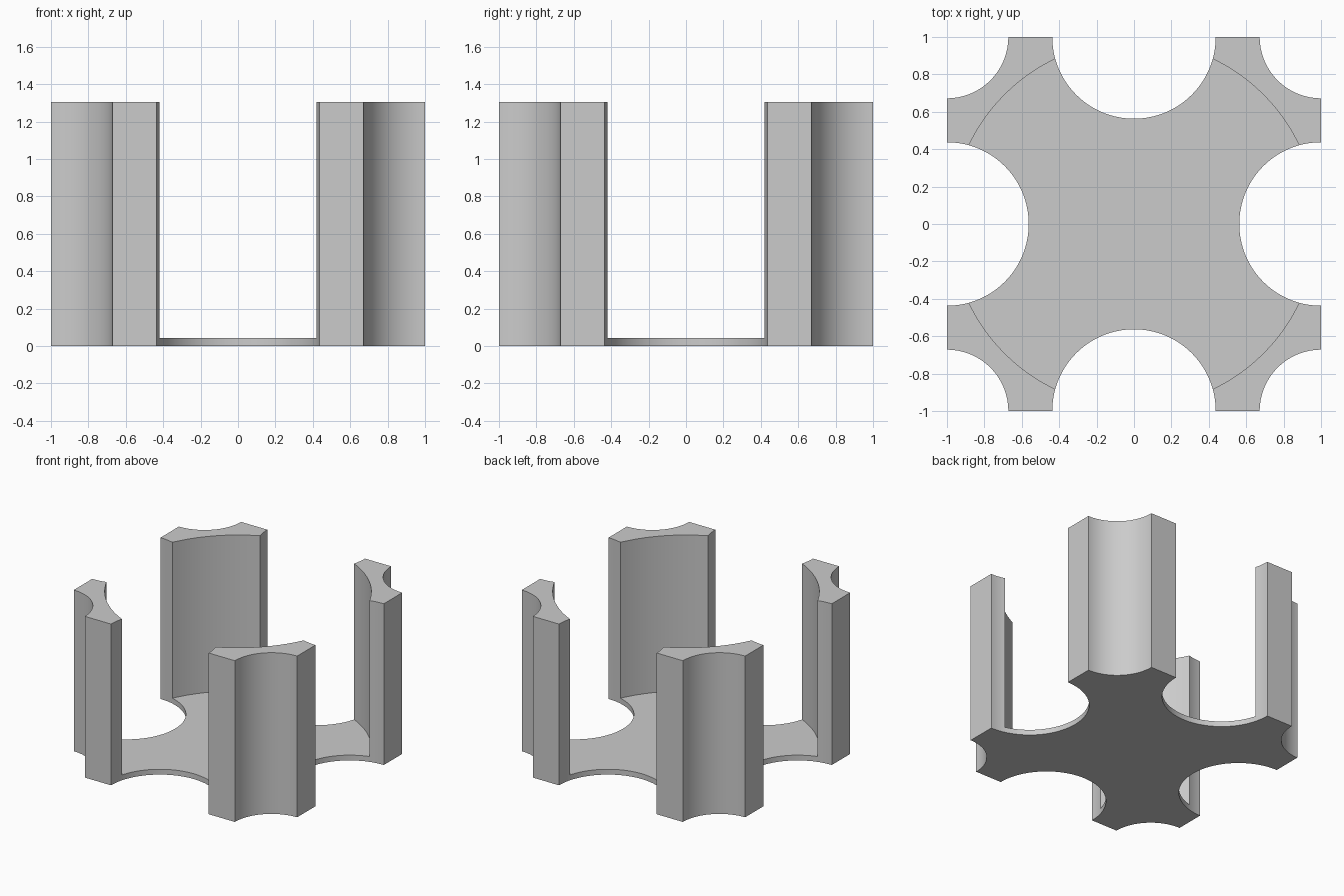
import bpy, bmesh
from math import cos, sin, pi, radians
from mathutils import Vector, Matrix

cube = bpy.data.objects.get("Cube")
if cube:
    bpy.data.objects.remove(cube, do_unlink=True)

HEIGHT = 1.305
FLOOR = 0.043
SIDE_R = 0.437     # scallop on each side
CORNER_R = 0.328   # scallop on each corner
BORE_R = 0.978     # round pocket between the posts

grey = bpy.data.materials.new("plain grey")
grey.use_nodes = True
grey.diffuse_color = (0.6, 0.6, 0.6, 1)
grey.node_tree.nodes["Principled BSDF"].inputs["Base Color"].default_value = (0.6, 0.6, 0.6, 1)


def arc(cx, cy, r, start, end, steps):
    angles = [radians(start + (end - start) * i / steps) for i in range(steps + 1)]
    return [Vector((cx + r * cos(a), cy + r * sin(a), 0)) for a in angles]


def extrude_outline(name, points, bottom, top):
    bm = bmesh.new()
    face = bm.faces.new([bm.verts.new((p.x, p.y, bottom)) for p in points])
    result = bmesh.ops.extrude_face_region(bm, geom=[face])
    raised = [g for g in result["geom"] if isinstance(g, bmesh.types.BMVert)]
    bmesh.ops.translate(bm, verts=raised, vec=(0, 0, top - bottom))
    bmesh.ops.recalc_face_normals(bm, faces=bm.faces[:])
    mesh = bpy.data.meshes.new(name)
    bm.to_mesh(mesh)
    bm.free()
    mesh.materials.append(grey)
    obj = bpy.data.objects.new(name, mesh)
    bpy.context.collection.objects.link(obj)
    return obj


# Scalloped square outline: one side and one corner, repeated four times
quarter = arc(1, 0, SIDE_R, 270, 90, 64) + arc(1, 1, CORNER_R, 270, 180, 32)
outline = []
for k in range(4):
    turn = Matrix.Rotation(k * pi / 2, 3, "Z")
    outline += [turn @ p for p in quarter]
holder = extrude_outline("four_post_holder", outline, 0, HEIGHT)

# Round pocket that leaves the floor plate and four corner posts
bore = extrude_outline("pocket_cutter", arc(0, 0, BORE_R, 0, 360, 128)[:-1], FLOOR, HEIGHT + 0.2)
bore.hide_render = True
cut = holder.modifiers.new("pocket", "BOOLEAN")
cut.operation = "DIFFERENCE"
cut.solver = "EXACT"
cut.object = bore

bpy.ops.object.select_all(action="DESELECT")
holder.select_set(True)
bpy.context.view_layer.objects.active = holder
bpy.ops.object.modifier_apply(modifier=cut.name)
bpy.data.objects.remove(bore, do_unlink=True)

# Smooth scallops with crisp edges
bpy.ops.object.shade_smooth_by_angle(angle=radians(30))
